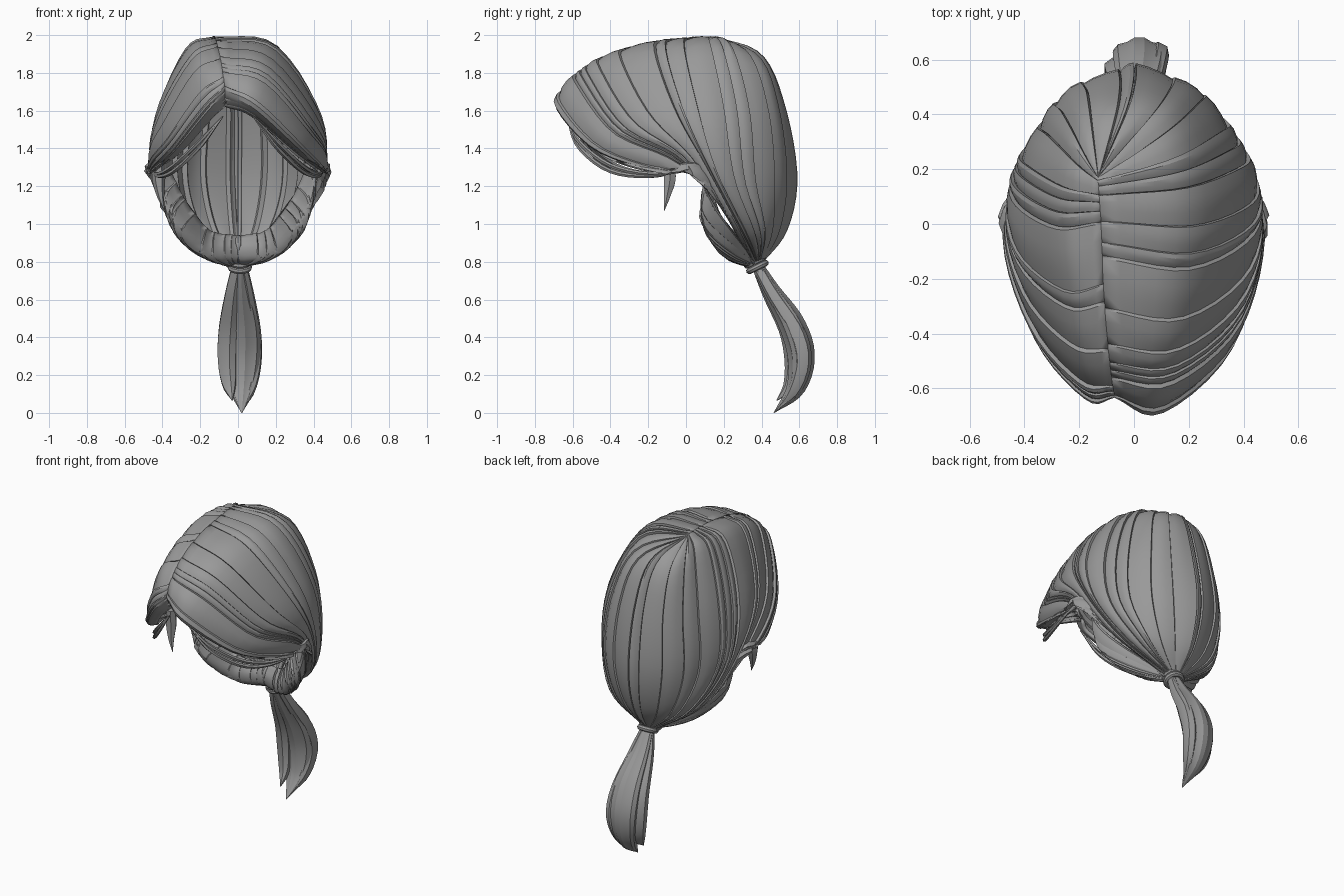
import bpy, bmesh, math, random
from mathutils import Vector as V

if "Cube" in bpy.data.objects:
    bpy.data.objects.remove(bpy.data.objects["Cube"])

random.seed(11)
CENTRE = V((0, 0, 1.38))


def material(name, value):
    m = bpy.data.materials.new(name)
    m.diffuse_color = (value, value, value, 1)
    m.use_nodes = True
    m.node_tree.nodes["Principled BSDF"].inputs["Base Color"].default_value = m.diffuse_color
    return m


HAIR = material("hair grey", 0.32)


def spline(pts, t):
    """Smooth curve through pts, t from 0 to 1."""
    n = len(pts) - 1
    s = max(0.0, min(t, 1.0)) * n
    i = min(int(s), n - 1)
    f = s - i
    b, c = pts[i], pts[i + 1]
    a = pts[i - 1] if i else b * 2 - c
    d = pts[i + 2] if i + 2 <= n else c * 2 - b
    return 0.5 * (2 * b + (c - a) * f + (2 * a - 5 * b + 4 * c - d) * f * f
                  + (3 * b - a - 3 * c + d) * f ** 3)


def finish(name, bm, angle=25):
    me = bpy.data.meshes.new(name)
    bm.to_mesh(me)
    bm.free()
    me.materials.append(HAIR)
    ob = bpy.data.objects.new(name, me)
    bpy.context.collection.objects.link(ob)
    bpy.ops.object.select_all(action='DESELECT')
    bpy.context.view_layer.objects.active = ob
    ob.select_set(True)
    bpy.ops.object.shade_smooth_by_angle(angle=math.radians(angle))
    return ob


def strand_sheet(name, guides, count, depth, thick, steps=24):
    """Loft through guide curves, broken into overlapping strands."""
    cuts = [0.0]
    for k in range(count):
        cuts.append(cuts[-1] + random.choice((0.45, 0.9, 1.3, 1.7)))
    cuts = [c / cuts[-1] for c in cuts]
    rows = []
    for k in range(count):
        amp = depth * random.uniform(0.6, 1.2)
        for f, h in ((0, -0.5), (0.05, 0.4), (0.35, 0.5), (0.7, 0.3), (1, -0.1)):
            rows.append((cuts[k] + (cuts[k + 1] - cuts[k]) * f, amp * h))
    bm = bmesh.new()
    grid = []
    for u, h in rows:
        line = []
        for j in range(steps + 1):
            v = j / steps
            w = u + 0.02 * math.sin(v * 5 + u * 11) * math.sin(math.pi * u)
            p = spline([spline(g, v) for g in guides], w)
            fade = min(1, 0.3 + v * 6) * (1 - 0.85 * v ** 4)
            line.append(bm.verts.new(p + (p - CENTRE).normalized() * h * fade))
        grid.append(line)
    for r, s in zip(grid, grid[1:]):
        for j in range(steps):
            bm.faces.new((r[j], s[j], s[j + 1], r[j + 1]))
    bm.normal_update()
    if sum(f.normal.dot(f.calc_center_median() - CENTRE) for f in bm.faces) < 0:
        bmesh.ops.reverse_faces(bm, faces=bm.faces[:])
    ob = finish(name, bm)
    mod = ob.modifiers.new("thickness", 'SOLIDIFY')
    mod.thickness = thick
    mod.offset = -1
    return ob


def lock(name, path, widths, flat=1.0, sides=8, ridge=0.0, steps=18):
    """Tapering lock: wide in x, flattened in depth, optionally ridged."""
    path = [V(p) for p in path]
    bm = bmesh.new()
    rings = []
    for j in range(steps + 1):
        t = j / steps
        p = spline(path, t)
        tan = (spline(path, min(1, t + .01)) - spline(path, max(0, t - .01))).normalized()
        side = V((1, 0, 0))
        side = (side - tan * side.dot(tan)).normalized()
        out = tan.cross(side)
        r = max(0.001, spline([V((w, 0, 0)) for w in widths], t).x)
        ring = []
        for i in range(sides):
            a = math.tau * i / sides
            q = r * (1 - ridge * (i % 3 == 0))
            ring.append(bm.verts.new(p + side * math.cos(a) * q + out * math.sin(a) * q * flat))
        rings.append(ring)
    for r, s in zip(rings, rings[1:]):
        for i in range(sides):
            n = (i + 1) % sides
            bm.faces.new((r[i], r[n], s[n], s[i]))
    bm.faces.new(rings[0][::-1])
    bm.faces.new(rings[-1])
    bmesh.ops.recalc_face_normals(bm, faces=bm.faces[:])
    return finish(name, bm)


# Main hair guides, from back centre to fringe, each from parting to tie
BACK = [(-.13, .17, 1.985), (-.03, .40, 1.88), (0, .515, 1.62), (0, .58, 1.25), (0, .53, .97), (0, .40, .79)]
SIDE = [
    [(-.13, .17, 1.985), (.10, .37, 1.88), (.2, .46, 1.6), (.23, .49, 1.25), (.16, .47, .97), (.02, .40, .79)],
    [(-.13, .15, 1.99), (.17, .2, 1.93), (.34, .28, 1.6), (.36, .33, 1.25), (.25, .41, .97), (.03, .39, .79)],
    [(-.12, 0, 1.985), (.2, 0, 1.935), (.41, .1, 1.6), (.43, .2, 1.25), (.29, .33, .96), (.035, .385, .785)],
    [(-.11, -.25, 1.95), (.18, -.26, 1.90), (.42, -.11, 1.58), (.455, .07, 1.32), (.34, .25, 1.0), (.04, .37, .78)],
    [(-.09, -.49, 1.86), (.15, -.51, 1.80), (.38, -.34, 1.51), (.465, -.05, 1.35), (.40, .15, 1.14), (.04, .36, .775)],
    [(-.07, -.63, 1.72), (.10, -.68, 1.63), (.34, -.47, 1.40), (.455, -.13, 1.285), (.415, .10, 1.27), (.04, .36, .785)],
    [(-.07, -.57, 1.62), (.07, -.62, 1.57), (.30, -.44, 1.38), (.43, -.13, 1.285), (.395, .11, 1.27), (.04, .36, .80)],
]


def left_guide(g):
    """Mirror a guide, keeping its root on the off-centre parting."""
    out = [V(g[0])]
    for j, (x, y, z) in enumerate(g[1:]):
        near = j == 0
        out.append(V((-x - .07 * near, y * .93 if y < 0 else y, z - .015 * near)))
    return out


back = [V(p) for p in BACK]
strand_sheet("hair_right", [back] + [[V(p) for p in g] for g in SIDE], 17, .028, .02)
strand_sheet("hair_left", [back] + [left_guide(g) for g in SIDE], 17, .028, .02)

# Nape hair rolling under from the inner rim to the tie
NAPE = [
    [(0, .30, .94), (0, .26, .89), (0, .27, .82), (0, .32, .79), (0, .36, .775)],
    [(.14, .25, .965), (.16, .19, .90), (.16, .2, .83), (.09, .28, .79), (.03, .35, .775)],
    [(.23, .17, 1.06), (.28, .10, .98), (.28, .14, .90), (.18, .25, .82), (.03, .36, .78)],
    [(.30, .14, 1.17), (.36, .08, 1.1), (.36, .11, 1.0), (.25, .24, .88), (.035, .37, .785)],
    [(.36, .14, 1.30), (.41, .09, 1.26), (.395, .14, 1.12), (.3, .24, .97), (.035, .38, .79)],
]
for tag, sx in (("right", 1), ("left", -1)):
    strand_sheet("nape_" + tag, [[V((x * sx, y, z)) for x, y, z in g] for g in NAPE],
                 9, .02, .015, 14)
    # Fine wisps hanging just under the fringe
    for n, drop in enumerate((0, .03)):
        path = [(.08, -.63, 1.57), (.2, -.57, 1.44 - drop), (.34, -.4, 1.31 - drop),
                (.43, -.17, 1.265 - drop / 3), (.445, .03, 1.31)]
        lock(f"wisp_{tag}_{n}", [(x * sx, y * (1 if sx > 0 else .93), z) for x, y, z in path],
             (.004, .011, .012, .010, .003), sides=5)

# Sideburn lock on the left
lock("sideburn", [(-.42, -.09, 1.33), (-.42, -.085, 1.24), (-.41, -.1, 1.15), (-.39, -.115, 1.07)],
     (.03, .035, .02, .001), sides=6)

# Tie: two stacked bands around the gathered hair
for n, (y, z, r) in enumerate(((.365, .80, .05), (.378, .772, .052))):
    bpy.ops.mesh.primitive_torus_add(location=(.01, y, z), rotation=(.45, 0, 0), major_radius=r - .004,
                                     minor_radius=.017, major_segments=20, minor_segments=8)
    ob = bpy.context.object
    ob.name = f"tie_band_{n}"
    ob.data.materials.append(HAIR)
    bpy.ops.object.shade_smooth_by_angle(angle=math.radians(40))

# Ponytail: ridged core with separate locks ending in points
lock("ponytail", [(.01, .36, .81), (.01, .45, .65), (.02, .56, .47), (.02, .61, .30), (.02, .58, .13), (.02, .465, 0)],
     (.04, .065, .098, .102, .07, .002), .72, 18, .12, 24)
lock("tail_lock_left", [(0, .37, .79), (-.03, .44, .63), (-.05, .54, .44), (-.055, .57, .28), (-.045, .55, .15), (-.03, .48, .065)],
     (.03, .04, .055, .055, .04, .002), .9, 9, .12)
lock("tail_lock_right", [(.02, .37, .79), (.05, .46, .63), (.075, .58, .44), (.08, .62, .28), (.06, .58, .13), (.03, .50, .03)],
     (.03, .04, .052, .052, .04, .002), .9, 9, .12)
